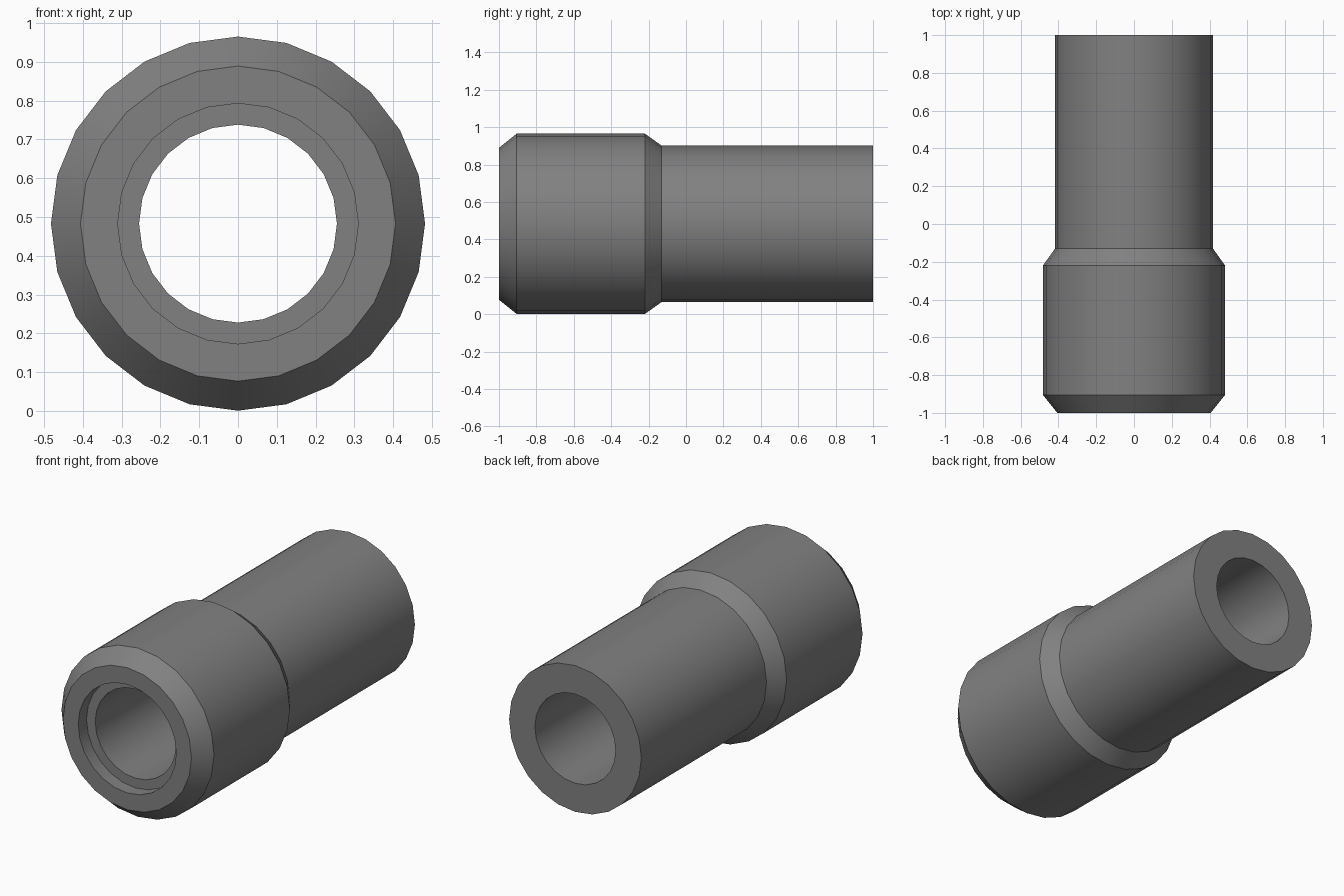
import bpy
import bmesh
from math import sin, cos, tau, radians

SIDES = 24
CENTRE_Z = 0.483

cube = bpy.data.objects.get("Cube")
if cube:
    bpy.data.objects.remove(cube, do_unlink=True)

# Plain grey material
grey = bpy.data.materials.new("mid grey")
grey.use_nodes = True
colour = (0.22, 0.22, 0.22, 1)
grey.diffuse_color = colour
grey.node_tree.nodes["Principled BSDF"].inputs["Base Color"].default_value = colour


def lathe(name, profile):
    """Revolve a closed (radius, y) profile about the horizontal y axis."""
    bm = bmesh.new()
    rings = []
    for radius, y in profile:
        angles = [tau * i / SIDES for i in range(SIDES)]
        rings.append([bm.verts.new((radius * sin(a), y, CENTRE_Z + radius * cos(a)))
                      for a in angles])
    for ring, following in zip(rings, rings[1:] + rings[:1]):
        for i in range(SIDES):
            j = (i + 1) % SIDES
            bm.faces.new((ring[i], ring[j], following[j], following[i]))
    bmesh.ops.recalc_face_normals(bm, faces=bm.faces)
    mesh = bpy.data.meshes.new(name)
    bm.to_mesh(mesh)
    bm.free()
    mesh.materials.append(grey)
    obj = bpy.data.objects.new(name, mesh)
    bpy.context.collection.objects.link(obj)
    bpy.ops.object.select_all(action="DESELECT")
    obj.select_set(True)
    bpy.context.view_layer.objects.active = obj
    bpy.ops.object.shade_smooth_by_angle(angle=radians(30))
    return obj


# Hollow tube with a chamfered collar and a counterbored mouth
lathe("collared_tube", [
    (0.31, -1.0), (0.406, -1.0),      # mouth rim
    (0.482, -0.905), (0.482, -0.22),  # collar
    (0.418, -0.13), (0.418, 1.0),     # narrower barrel
    (0.255, 1.0), (0.255, -0.925),    # bore
    (0.31, -0.925),                   # counterbore step
])
